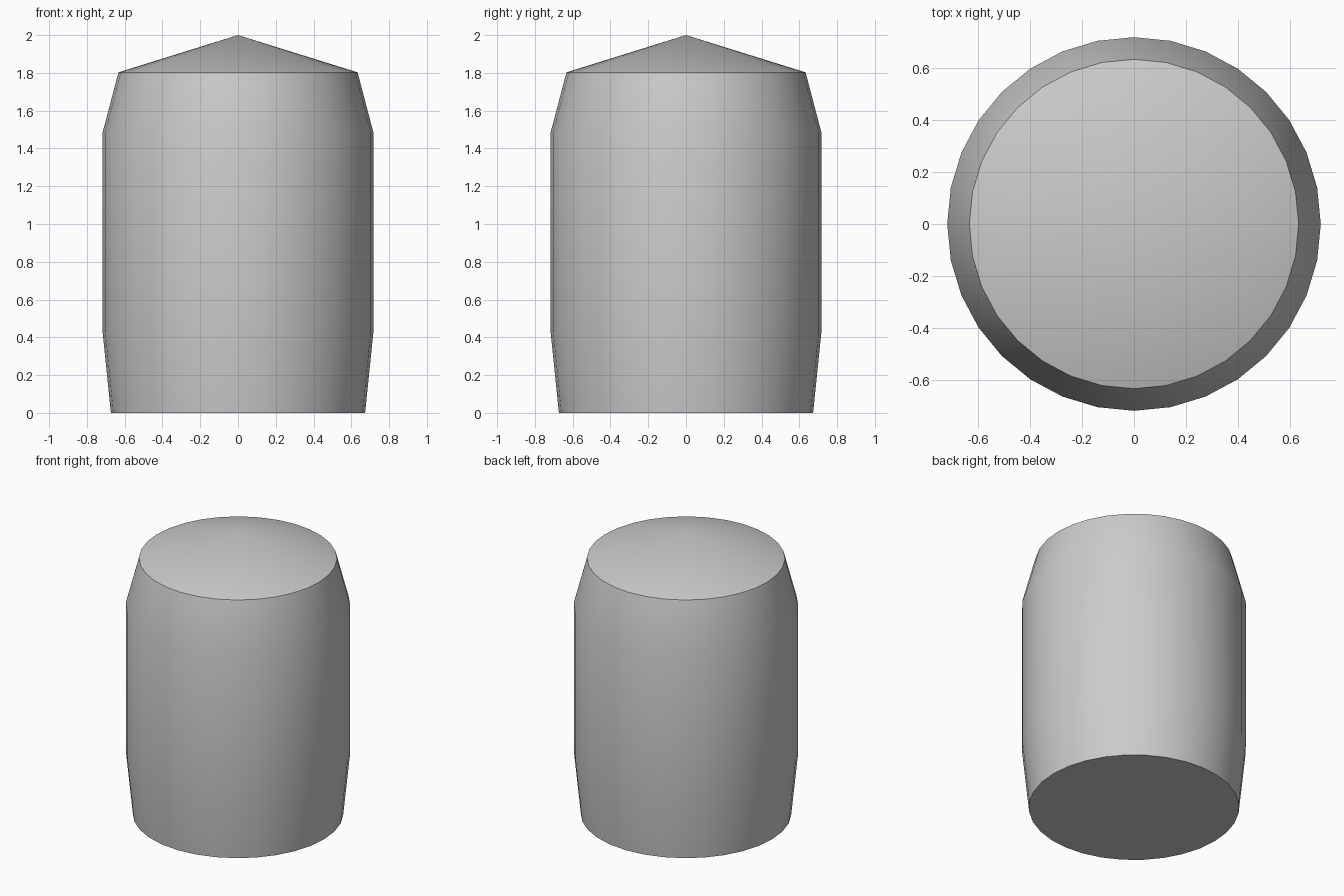
import bpy
import bmesh
from math import pi, radians
from mathutils import Matrix

cube = bpy.data.objects.get("Cube")
if cube:
    bpy.data.objects.remove(cube, do_unlink=True)

SIDES = 32

# Single plain grey
grey = bpy.data.materials.new("plain_grey")
grey.use_nodes = True
colour = (0.6, 0.6, 0.6, 1)
grey.diffuse_color = colour
grey.node_tree.nodes["Principled BSDF"].inputs["Base Color"].default_value = colour

# Barrel profile (radius, height): tapered foot, straight wall, shoulder, pointed top
profile = [(0, 0), (0.673, 0), (0.718, 0.44), (0.718, 1.48), (0.633, 1.803), (0, 2)]

bm = bmesh.new()
verts = [bm.verts.new((r, 0, z)) for r, z in profile]
edges = [bm.edges.new(pair) for pair in zip(verts, verts[1:])]
bmesh.ops.spin(bm, geom=verts + edges, cent=(0, 0, 0), axis=(0, 0, 1),
               angle=2 * pi, steps=SIDES, use_duplicate=False)
bmesh.ops.remove_doubles(bm, verts=bm.verts, dist=0.001)

# Flat base as one face
base = [f for f in bm.faces if all(v.co.z < 0.001 for v in f.verts)]
bmesh.ops.dissolve_faces(bm, faces=base, use_verts=False)
bmesh.ops.recalc_face_normals(bm, faces=bm.faces)

mesh = bpy.data.meshes.new("barrel_body")
bm.to_mesh(mesh)
bm.free()
mesh.materials.append(grey)

body = bpy.data.objects.new("barrel_body", mesh)
bpy.context.collection.objects.link(body)

# Smooth wall and cone, crisp rim and foot
bpy.ops.object.select_all(action="DESELECT")
body.select_set(True)
bpy.context.view_layer.objects.active = body
bpy.ops.object.shade_smooth_by_angle(angle=radians(30))
